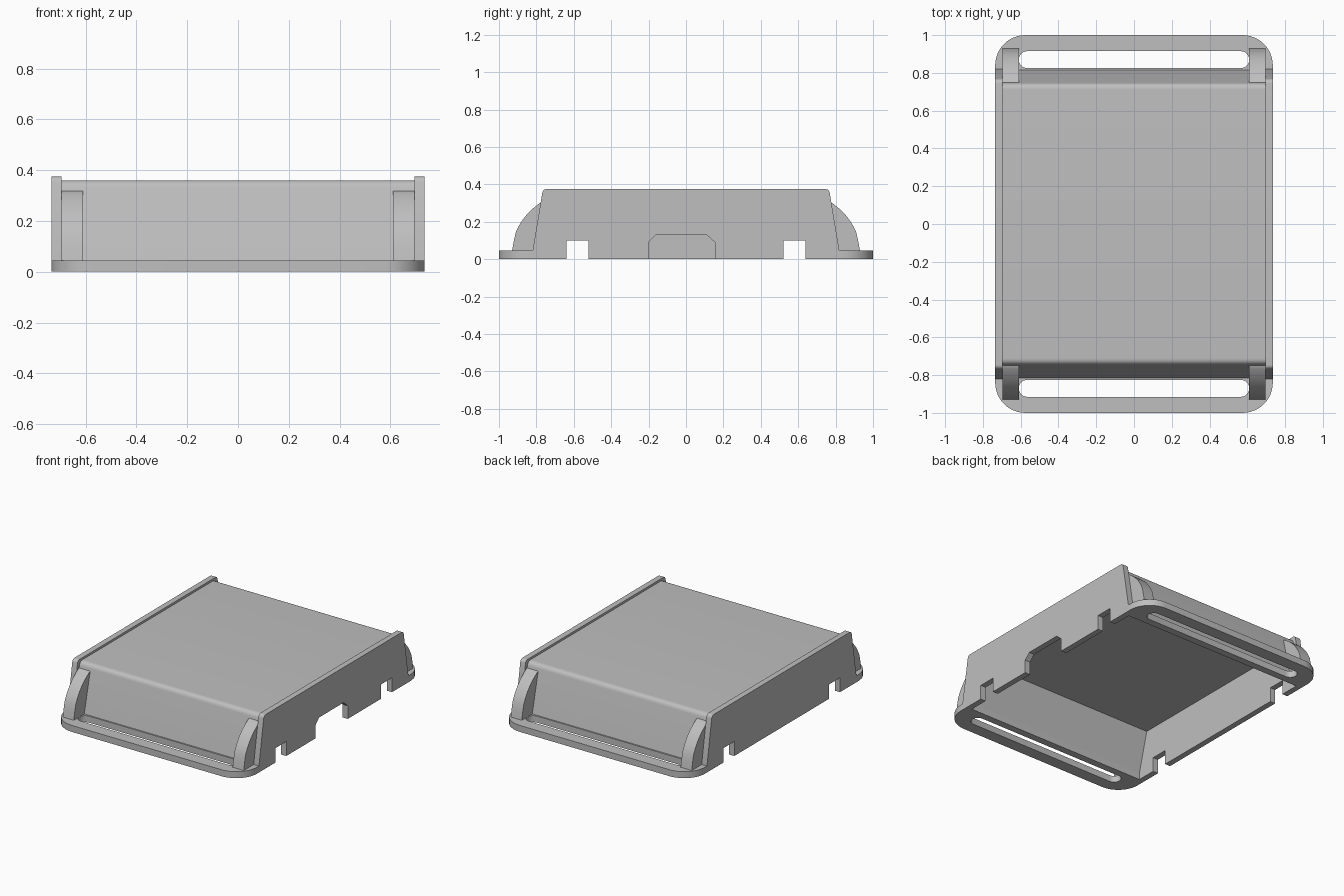
import bpy, bmesh
from math import sin, cos, pi
from mathutils import Vector

cube = bpy.data.objects.get("Cube")
if cube:
    bpy.data.objects.remove(cube)

grey = bpy.data.materials.new("light grey")
grey.use_nodes = True
grey.diffuse_color = (0.52, 0.52, 0.52, 1)
grey.node_tree.nodes["Principled BSDF"].inputs["Base Color"].default_value = (0.52, 0.52, 0.52, 1)

W, WALL, BASE = 0.735, 0.04, 0.045   # half width, wall thickness, flange height
INNER = W - WALL


def finish(name, mesh):
    mesh.materials.clear()
    mesh.materials.append(grey)
    ob = bpy.data.objects.new(name, mesh)
    bpy.context.collection.objects.link(ob)
    bpy.ops.object.select_all(action='DESELECT')
    ob.select_set(True)
    bpy.context.view_layer.objects.active = ob
    bpy.ops.object.shade_smooth_by_angle(angle=0.5)
    return ob


def extrude_x(name, profile, x0, x1):
    """Prism along x from a (y, z) outline."""
    bm = bmesh.new()
    face = bm.faces.new([bm.verts.new((x0, y, z)) for y, z in profile])
    new = bmesh.ops.extrude_face_region(bm, geom=[face])["geom"]
    moved = [v for v in new if isinstance(v, bmesh.types.BMVert)]
    bmesh.ops.translate(bm, verts=moved, vec=(x1 - x0, 0, 0))
    bmesh.ops.recalc_face_normals(bm, faces=bm.faces)
    mesh = bpy.data.meshes.new(name)
    bm.to_mesh(mesh)
    bm.free()
    return finish(name, mesh)


def plate(name, outlines, height):
    """Flat plate on z = 0; the second outline is a hole."""
    cu = bpy.data.curves.new(name, 'CURVE')
    cu.dimensions, cu.fill_mode, cu.extrude = '2D', 'BOTH', height / 2
    for pts in outlines:
        sp = cu.splines.new('POLY')
        sp.points.add(len(pts) - 1)
        for p, (x, y) in zip(sp.points, pts):
            p.co = (x, y, height / 2, 1)
        sp.use_cyclic_u = True
    tmp = bpy.data.objects.new(name, cu)
    bpy.context.collection.objects.link(tmp)
    mesh = bpy.data.meshes.new_from_object(tmp.evaluated_get(bpy.context.evaluated_depsgraph_get()))
    bpy.data.objects.remove(tmp)
    for v in mesh.vertices:
        v.co.z = height if v.co.z > height / 2 else 0
    bm = bmesh.new()
    bm.from_mesh(mesh)
    bmesh.ops.remove_doubles(bm, verts=bm.verts, dist=1e-5)
    bmesh.ops.recalc_face_normals(bm, faces=bm.faces)
    bm.to_mesh(mesh)
    bm.free()
    return finish(name, mesh)


def arc(cx, cy, r, a0, a1, n=12):
    return [(cx + r * cos(a0 + (a1 - a0) * i / n), cy + r * sin(a0 + (a1 - a0) * i / n))
            for i in range(n + 1)]


def fillet(a, corner, b, d, n=8):
    """Rounded corner as a quadratic curve between the two sides."""
    a, c, b = Vector(a), Vector(corner), Vector(b)
    p, q = c + (a - c).normalized() * d, c + (b - c).normalized() * d
    return [tuple(p * (1 - t) ** 2 + c * 2 * t * (1 - t) + q * t * t)
            for t in (i / n for i in range(n + 1))]


def mirrored(half):
    return half + [(-y, z) for y, z in reversed(half)]


# Cover: bent panel with sloping ends, open below
foot, bend = (0.815, BASE), (0.74, 0.36)
outer = [foot] + fillet(foot, bend, (0, 0.36), 0.03)
inner = [(0.775, BASE), (0.702, 0.32)]
extrude_x("cover_panel", mirrored(outer) + list(reversed(mirrored(inner))), -INNER, INNER)

# Side walls with cable notches; one has a larger chamfered opening
top = fillet((0.82, BASE), (0.765, 0.375), (0, 0.375), 0.022, 6)
edge = [(0.82, 0), (0.82, BASE)] + top


def notch(y0, y1):
    return [(y0, 0), (y0, 0.1), (y1, 0.1), (y1, 0)]


opening = [(-0.2, 0), (-0.2, 0.09), (-0.16, 0.13), (0.11, 0.13), (0.155, 0.09), (0.155, 0)]
for name, s, gap in (("left_wall", 1, opening), ("right_wall", -1, [])):
    below = notch(-0.64, -0.52) + gap + notch(0.52, 0.64)
    extrude_x(name, mirrored(edge) + below, s * INNER, s * W)

# End flanges with strap slots, and curved ribs
R = 0.16
rib_curve = [(0.93, BASE), (0.922, 0.09), (0.91, 0.145), (0.893, 0.18), (0.872, 0.213),
             (0.848, 0.243), (0.82, 0.27), (0.79, 0.294), (0.765, 0.31), (0.745, 0.32)]
rib = rib_curve + [(0.73, 0.32), (0.79, BASE)]
for end, s in (("front", -1), ("back", 1)):
    outline = [(INNER, 0.775), (INNER, 0.82), (W, 0.82)]
    outline += arc(W - R, 1 - R, R, 0, pi / 2) + arc(R - W, 1 - R, R, pi / 2, pi)
    outline += [(-W, 0.82), (-INNER, 0.82), (-INNER, 0.775)]
    slot = arc(0.565, 0.87, 0.045, -pi / 2, pi / 2) + arc(-0.565, 0.87, 0.045, pi / 2, 1.5 * pi)
    plate(end + "_flange", [[(x, s * y) for x, y in o] for o in (outline, slot)], BASE)
    for side, t in (("left", 1), ("right", -1)):
        extrude_x(f"{end}_{side}_rib", [(s * y, z) for y, z in rib], t * 0.61, t * INNER)
